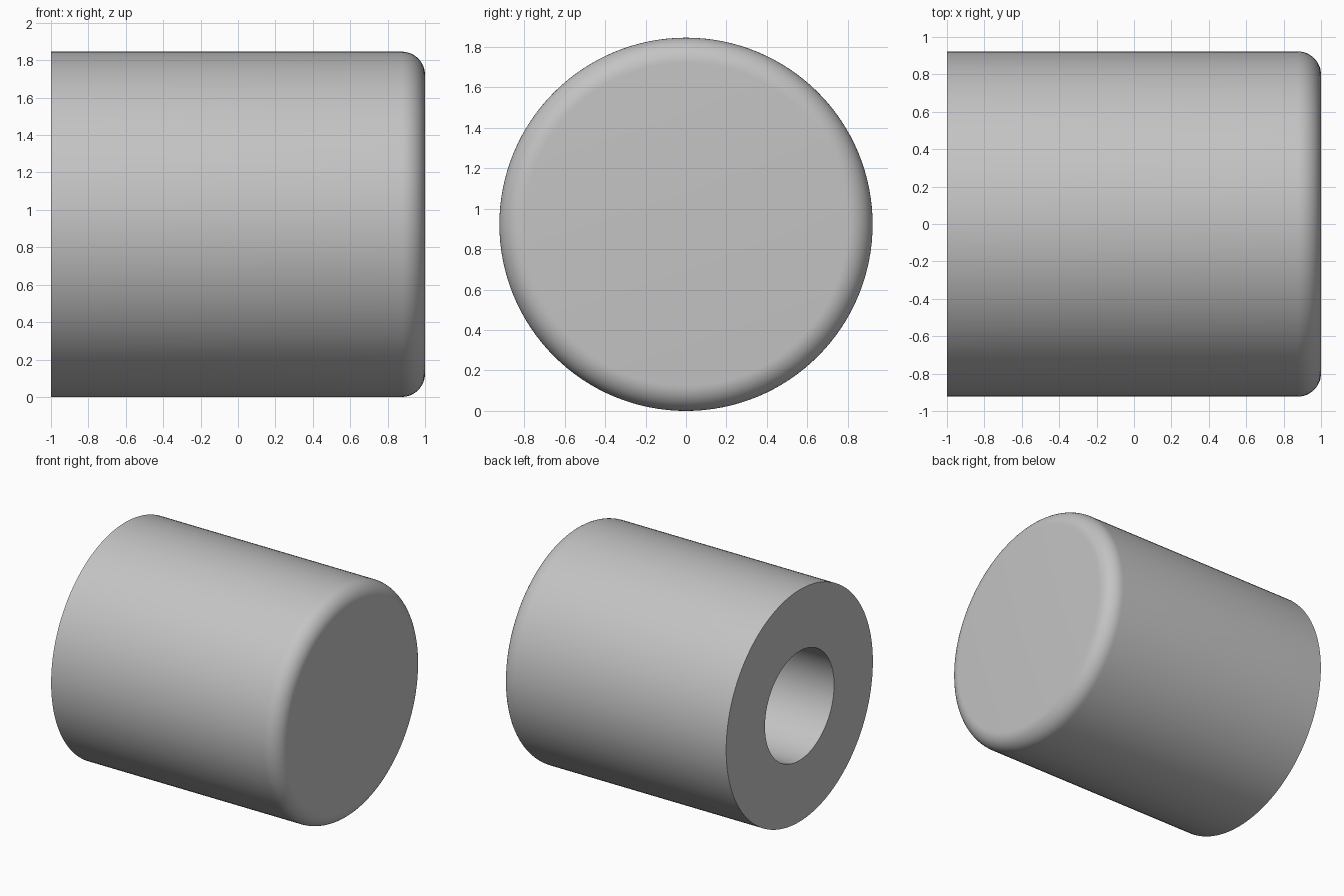
import bpy, bmesh, math
from mathutils import Matrix, Vector

if "Cube" in bpy.data.objects:
    bpy.data.objects.remove(bpy.data.objects["Cube"], do_unlink=True)

RADIUS, BORE, FILLET = 0.923, 0.435, 0.125
BORE_END = 0.4
SEGMENTS, FILLET_STEPS = 128, 12

# Plain grey material
grey = bpy.data.materials.new("plain grey")
grey.use_nodes = True
colour = (0.55, 0.55, 0.55, 1)
grey.diffuse_color = colour
grey.node_tree.nodes["Principled BSDF"].inputs["Base Color"].default_value = colour

# Half section: blind bore, flat open end, outer wall, rounded closed end
profile = [(BORE_END, 0), (BORE_END, BORE), (-1, BORE), (-1, RADIUS)]
for i in range(FILLET_STEPS + 1):
    a = math.pi / 2 * (1 - i / FILLET_STEPS)
    profile.append((1 - FILLET + FILLET * math.cos(a),
                    RADIUS - FILLET + FILLET * math.sin(a)))
profile.append((1, 0))

# Revolve the section about the x axis
bm = bmesh.new()
verts = [bm.verts.new((x, 0, r)) for x, r in profile]
edges = [bm.edges.new(pair) for pair in zip(verts, verts[1:])]
bmesh.ops.spin(bm, geom=verts + edges, cent=(0, 0, 0), axis=(1, 0, 0),
               angle=math.tau, steps=SEGMENTS, use_merge=False)
bmesh.ops.remove_doubles(bm, verts=bm.verts, dist=0.0001)
bmesh.ops.recalc_face_normals(bm, faces=bm.faces)
bm.transform(Matrix.Translation(Vector((0, 0, RADIUS))))

mesh = bpy.data.meshes.new("bored_cylinder")
bm.to_mesh(mesh)
bm.free()
mesh.materials.append(grey)
body = bpy.data.objects.new("bored_cylinder", mesh)
bpy.context.collection.objects.link(body)

# Smooth walls with crisp rims
bpy.ops.object.select_all(action="DESELECT")
body.select_set(True)
bpy.context.view_layer.objects.active = body
bpy.ops.object.shade_smooth_by_angle(angle=math.radians(30))
